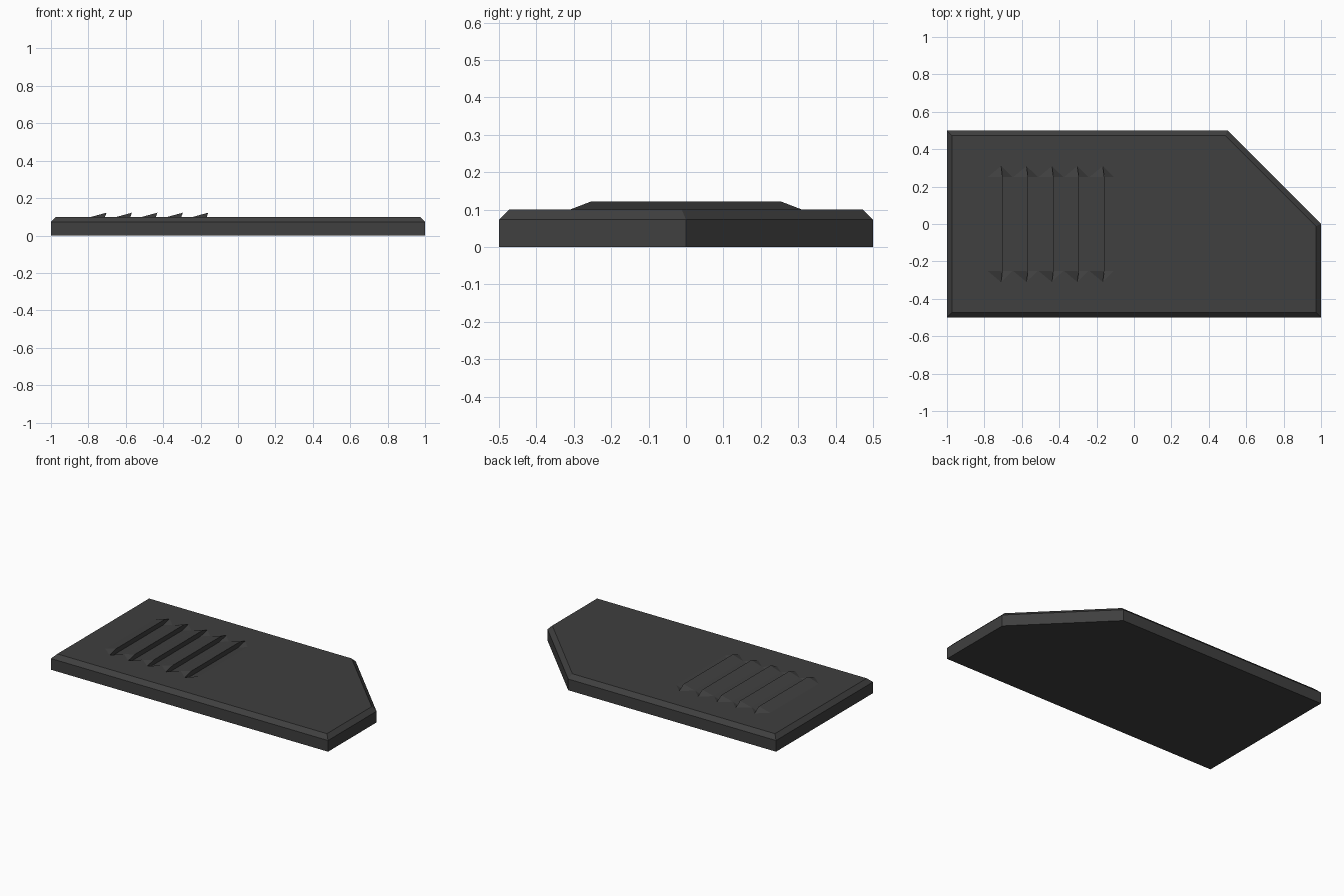
import bpy, bmesh

cube = bpy.data.objects.get("Cube")
if cube:
    bpy.data.objects.remove(cube, do_unlink=True)

# Single dark grey paint
grey = bpy.data.materials.new("dark grey")
grey.use_nodes = True
colour = (0.05, 0.05, 0.05, 1)
grey.diffuse_color = colour
grey.node_tree.nodes["Principled BSDF"].inputs["Base Color"].default_value = colour

TOP, SHOULDER, BEVEL = 0.1, 0.073, 0.027
bm = bmesh.new()


def ring(points, z):
    return [bm.verts.new((x, y, z)) for x, y in points]


def loop_edges(verts):
    return [bm.edges.get(p) or bm.edges.new(p) for p in zip(verts, verts[1:] + verts[:1])]


def bridge(lower, upper):
    n = len(lower)
    for i in range(n):
        j = (i + 1) % n
        bm.faces.new((lower[i], lower[j], upper[j], upper[i]))


# Plate with one clipped corner and a bevelled upper rim
outline = [(-1, -0.5), (1, -0.5), (1, 0), (0.5, 0.5), (-1, 0.5)]
k = BEVEL * 0.414  # shift along the edge where it meets the diagonal
inset = [(-1 + BEVEL, -0.5 + BEVEL), (1 - BEVEL, -0.5 + BEVEL),
         (1 - BEVEL, -k), (0.5 - k, 0.5 - BEVEL), (-1 + BEVEL, 0.5 - BEVEL)]
base = ring(outline, 0)
shoulder = ring(outline, SHOULDER)
rim = ring(inset, TOP)
bm.faces.new(base)
bridge(base, shoulder)
bridge(shoulder, rim)
top_edges = loop_edges(rim)


# Pressed vent: raised lip on one side of the slit, sunken ramp on the other
def louver(peak):
    lip, slit = 0.022, peak - 0.008

    def pair(x, y, z):
        return [bm.verts.new((x, s * y, TOP + z)) for s in (-1, 1)]

    left, tip = pair(peak - 0.08, 0.25, 0), pair(slit, 0.31, 0)
    right, crest = pair(peak + 0.053, 0.25, 0), pair(peak, 0.253, lip)
    floor = pair(2 * slit - peak, 0.253, -lip)
    bm.faces.new((left[0], left[1], crest[1], crest[0]))
    bm.faces.new((floor[0], floor[1], right[1], right[0]))
    bm.faces.new((crest[0], crest[1], tip[1], floor[1], floor[0], tip[0]))
    for i in (0, 1):
        bm.faces.new((left[i], tip[i], crest[i]))
        bm.faces.new((floor[i], tip[i], right[i]))
    return loop_edges([left[0], tip[0], right[0], right[1], tip[1], left[1]])


for n in range(5):
    top_edges += louver(-0.703 + n * 0.136)

# Flat top surface around the vents
bmesh.ops.triangle_fill(bm, edges=top_edges, use_beauty=True, normal=(0, 0, 1))
bmesh.ops.recalc_face_normals(bm, faces=bm.faces)

mesh = bpy.data.meshes.new("vented_plate")
bm.to_mesh(mesh)
bm.free()
mesh.materials.append(grey)
plate = bpy.data.objects.new("vented_plate", mesh)
bpy.context.collection.objects.link(plate)
